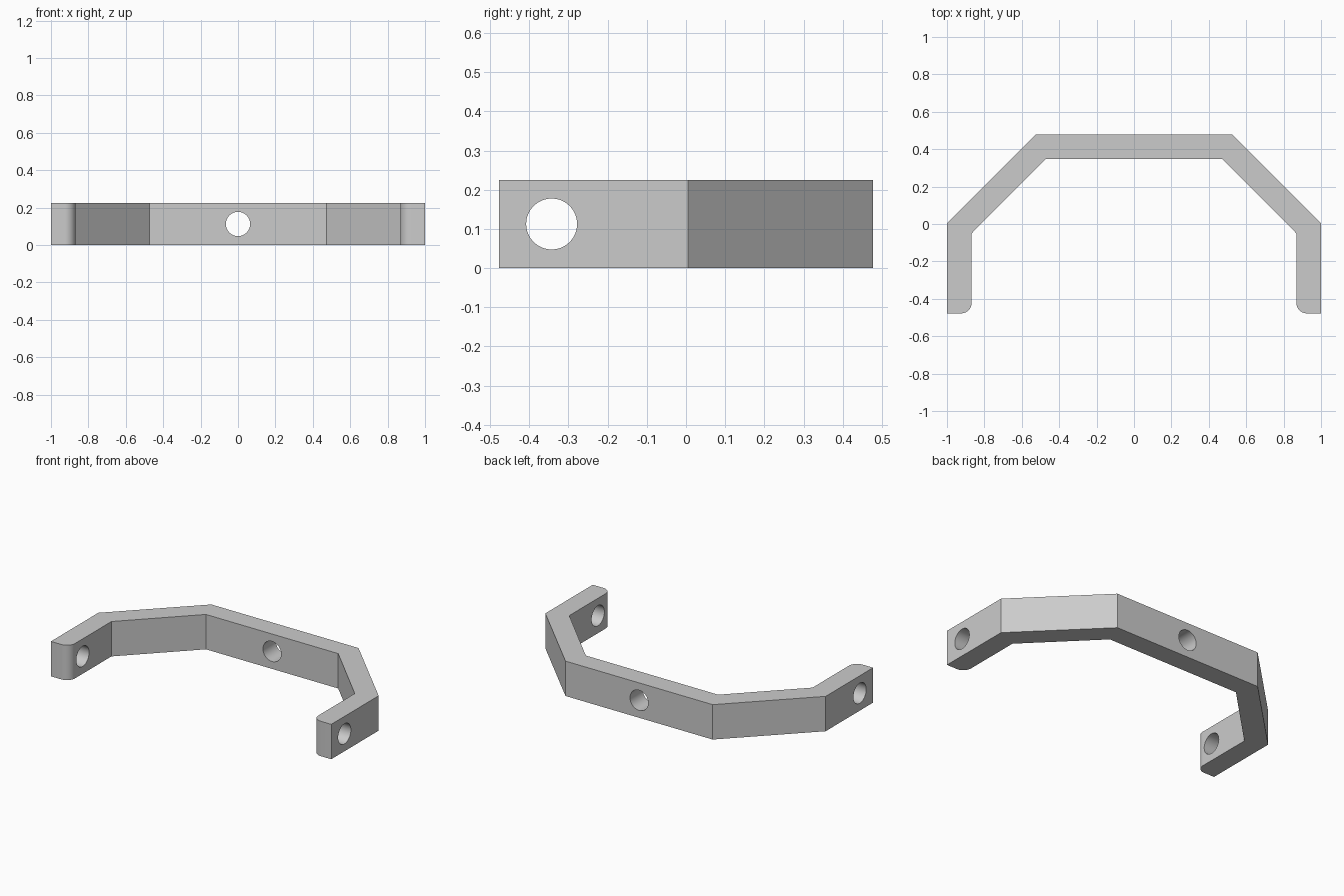
import bpy, bmesh, math

cube = bpy.data.objects.get("Cube")
if cube:
    bpy.data.objects.remove(cube, do_unlink=True)

HEIGHT = 0.225
HOLE_RADIUS = 0.065
FILLET = 0.057

grey = bpy.data.materials.new("plain grey")
grey.use_nodes = True
colour = (0.6, 0.6, 0.6, 1)
grey.diffuse_color = colour
grey.node_tree.nodes["Principled BSDF"].inputs["Base Color"].default_value = colour

# Left half of the outline: outer edge from the back, rounded inner tip, inner edge
half = [(0.525, 0.478), (1, 0.005), (1, -0.478)]
for i in range(13):
    a = -math.pi / 2 - i * math.pi / 24
    half.append((0.868 + FILLET + FILLET * math.cos(a),
                 -0.478 + FILLET + FILLET * math.sin(a)))
half += [(0.868, -0.05), (0.472, 0.347)]
outline = half + [(-x, y) for x, y in reversed(half)]

# Bracket body, extruded upwards
bm = bmesh.new()
face = bm.faces.new([bm.verts.new((x, y, 0)) for x, y in outline])
top = bmesh.ops.extrude_face_region(bm, geom=[face])["geom"]
bmesh.ops.translate(bm, vec=(0, 0, HEIGHT),
                    verts=[v for v in top if isinstance(v, bmesh.types.BMVert)])
bmesh.ops.recalc_face_normals(bm, faces=bm.faces)
mesh = bpy.data.meshes.new("bracket")
bm.to_mesh(mesh)
bm.free()
mesh.materials.append(grey)
bracket = bpy.data.objects.new("bracket", mesh)
bpy.context.collection.objects.link(bracket)


# Bolt holes: one through the back bar, one through each arm
def drill(name, location, rotation):
    bpy.ops.mesh.primitive_cylinder_add(vertices=64, radius=HOLE_RADIUS, depth=0.4,
                                        location=location, rotation=rotation)
    cutter = bpy.context.object
    cutter.name = name
    cutter.data.materials.append(grey)
    mod = bracket.modifiers.new(name, 'BOOLEAN')
    mod.operation = 'DIFFERENCE'
    mod.solver = 'EXACT'
    mod.object = cutter
    bpy.context.view_layer.objects.active = bracket
    bpy.ops.object.modifier_apply(modifier=name)
    bpy.data.objects.remove(cutter, do_unlink=True)


quarter = math.pi / 2
drill("back_hole", (0, 0.41, HEIGHT / 2), (quarter, 0, 0))
for side, name in ((1, "left_hole"), (-1, "right_hole")):
    drill(name, (side * 0.934, -0.343, HEIGHT / 2), (0, quarter, 0))

# Smooth the fillets and hole walls, keep the corners crisp
bpy.ops.object.select_all(action='DESELECT')
bracket.select_set(True)
bpy.context.view_layer.objects.active = bracket
bpy.ops.object.shade_smooth_by_angle(angle=math.radians(30))
